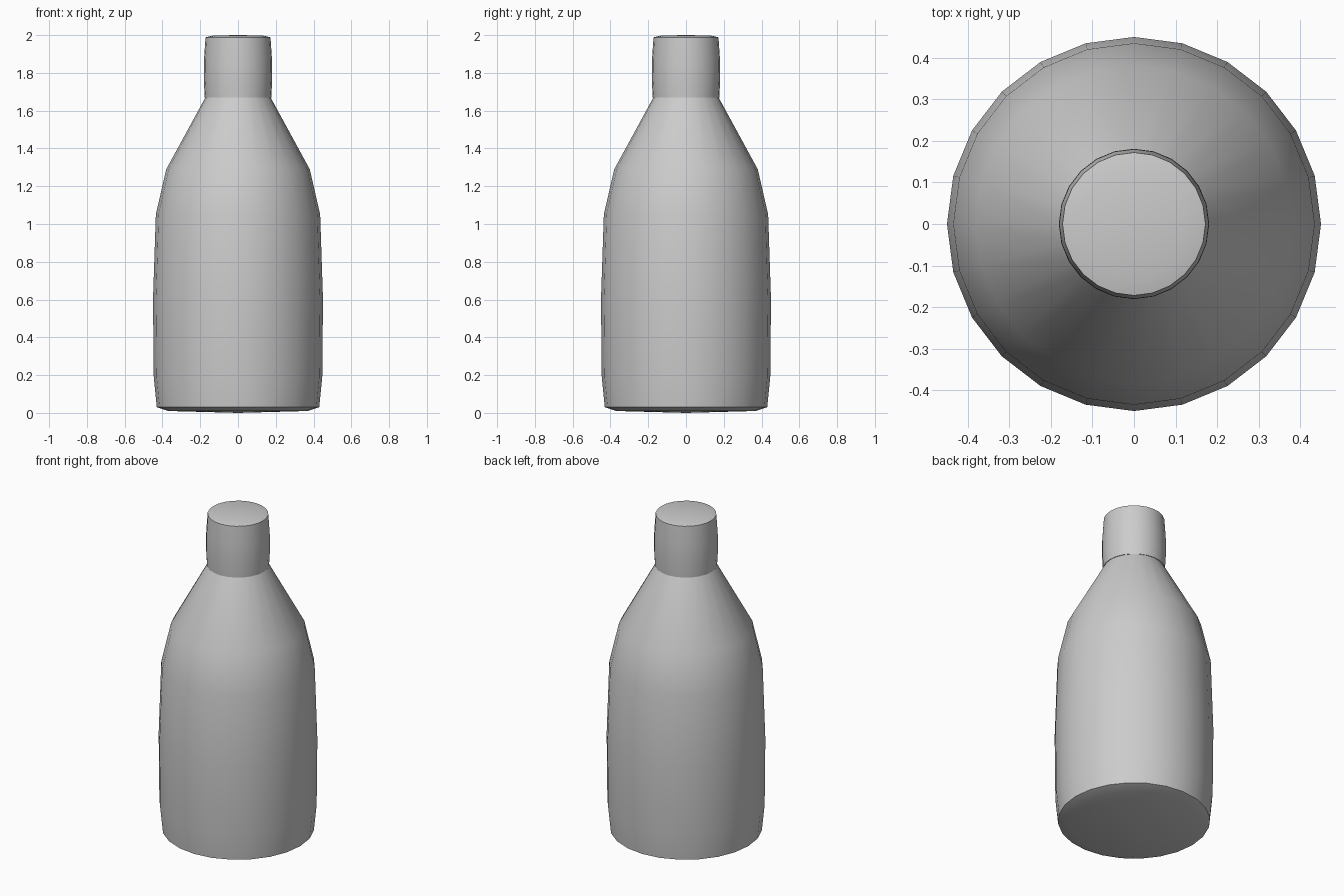
import bpy, bmesh, math

SIDES = 24

cube = bpy.data.objects.get("Cube")
if cube:
    bpy.data.objects.remove(cube, do_unlink=True)

# One plain grey for the whole bottle
grey = bpy.data.materials.new("plain grey")
grey.use_nodes = True
colour = (0.6, 0.6, 0.6, 1)
grey.diffuse_color = colour
grey.node_tree.nodes["Principled BSDF"].inputs["Base Color"].default_value = colour


def lathe(name, profile):
    """Turn a (radius, height) profile around z; radius 0 makes a pole."""
    bm = bmesh.new()
    rings = []
    for r, z in profile:
        count = SIDES if r > 0 else 1
        rings.append([bm.verts.new((r * math.cos(math.tau * i / SIDES),
                                    r * math.sin(math.tau * i / SIDES), z))
                      for i in range(count)])
    for low, high in zip(rings, rings[1:]):
        for i in range(SIDES):
            j = (i + 1) % SIDES
            corners = [low[i % len(low)], low[j % len(low)],
                       high[j % len(high)], high[i % len(high)]]
            bm.faces.new(list(dict.fromkeys(corners)))
    bmesh.ops.recalc_face_normals(bm, faces=bm.faces)
    mesh = bpy.data.meshes.new(name)
    bm.to_mesh(mesh)
    bm.free()
    mesh.materials.append(grey)
    obj = bpy.data.objects.new(name, mesh)
    bpy.context.collection.objects.link(obj)
    bpy.ops.object.select_all(action='DESELECT')
    obj.select_set(True)
    bpy.context.view_layer.objects.active = obj
    bpy.ops.object.shade_smooth_by_angle(angle=math.radians(35))
    return obj


# Body with a slightly bowed base, full belly and sloping shoulder
lathe("bottle_body", [(0, 0), (0.37, 0.01), (0.43, 0.03), (0.446, 0.19),
                      (0.45, 0.6), (0.435, 1.05), (0.38, 1.29),
                      (0.17, 1.675), (0, 1.675)])

# Cap with a small ledge underneath and a gently domed top
lathe("bottle_cap", [(0, 1.67), (0.176, 1.67), (0.181, 1.76), (0.18, 1.87),
                     (0.172, 1.988), (0.13, 1.998), (0, 2)])
